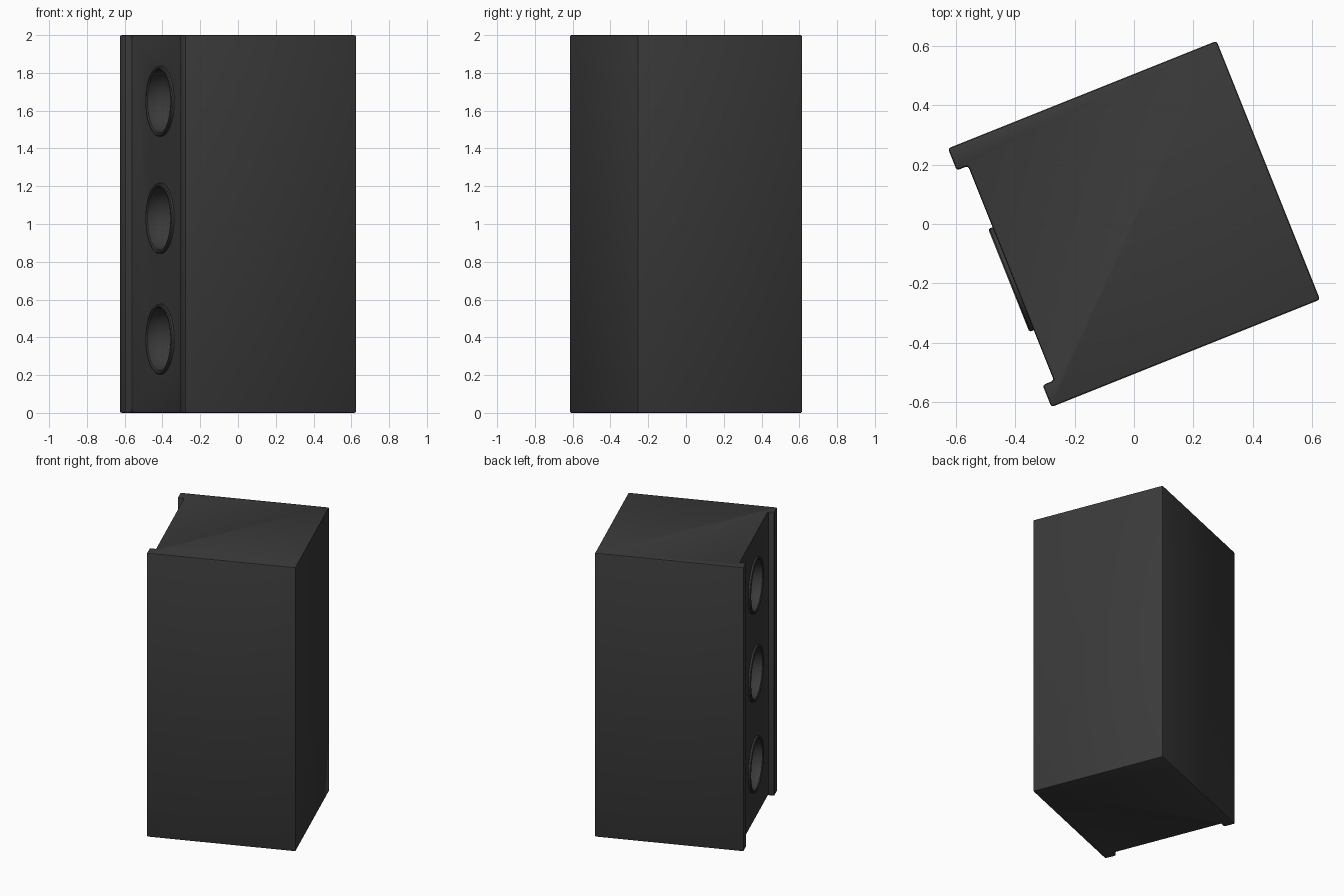
import bpy, bmesh, math
from mathutils import Matrix

cube = bpy.data.objects.get("Cube")
if cube:
    bpy.data.objects.remove(cube, do_unlink=True)

TURN = Matrix.Rotation(math.radians(21.8), 4, 'Z')
BACK, SIDE, BAFFLE, LIP = 0.488, 0.47, -0.447, 0.39
HEIGHT = 2.0
DRIVER_Y, DRIVER_R = -0.02, 0.187


def material(name, value):
    mat = bpy.data.materials.new(name)
    mat.use_nodes = True
    colour = (value, value, value, 1)
    mat.diffuse_color = colour
    bsdf = mat.node_tree.nodes["Principled BSDF"]
    bsdf.inputs["Base Color"].default_value = colour
    bsdf.inputs["Roughness"].default_value = 0.8
    return mat


charcoal = material("charcoal", 0.042)


def make_object(name, bm):
    bmesh.ops.recalc_face_normals(bm, faces=bm.faces)
    mesh = bpy.data.meshes.new(name)
    bm.to_mesh(mesh)
    bm.free()
    mesh.materials.append(charcoal)
    obj = bpy.data.objects.new(name, mesh)
    bpy.context.collection.objects.link(obj)
    obj.matrix_world = TURN
    return obj


def activate(obj):
    bpy.ops.object.select_all(action='DESELECT')
    obj.select_set(True)
    bpy.context.view_layer.objects.active = obj


def lathe(name, profile, z, steps=48):
    """Spin (radius, depth) points about the axis of a driver."""
    bm = bmesh.new()
    verts = [bm.verts.new((BAFFLE + d, DRIVER_Y + r, z)) for r, d in profile]
    edges = [bm.edges.new(pair) for pair in zip(verts, verts[1:])]
    bmesh.ops.spin(bm, geom=verts + edges, cent=(BAFFLE, DRIVER_Y, z),
                   axis=(1, 0, 0), angle=math.tau, steps=steps)
    bmesh.ops.remove_doubles(bm, verts=bm.verts, dist=0.0005)
    return make_object(name, bm)


# Cabinet: plan outline with a lip down each side of the baffle
half = [(BACK, SIDE), (-BACK, SIDE), (-BACK, LIP), (BAFFLE, LIP)]
outline = half + [(x, -y) for x, y in reversed(half)]
bm = bmesh.new()
base = bm.faces.new([bm.verts.new((x, y, 0)) for x, y in outline])
walls = bmesh.ops.extrude_face_region(bm, geom=[base])
top = [v for v in walls["geom"] if isinstance(v, bmesh.types.BMVert)]
bmesh.ops.translate(bm, verts=top, vec=(0, 0, HEIGHT))
cabinet = make_object("cabinet", bm)
activate(cabinet)
bevel = cabinet.modifiers.new("soft_edges", 'BEVEL')
bevel.width = 0.009
bevel.segments = 2
bpy.ops.object.modifier_apply(modifier=bevel.name)

# Drivers: raised rim running into a rounded bowl
rim = [(DRIVER_R, 0.005), (DRIVER_R, -0.011), (DRIVER_R - 0.005, -0.016),
       (DRIVER_R - 0.014, -0.016), (DRIVER_R - 0.02, -0.01)]
bowl_r, bowl_depth = DRIVER_R - 0.02, 0.14
bowl = [(bowl_r * math.cos(t), bowl_depth * math.sin(t))
        for t in (i * math.pi / 20 for i in range(11))]

for label, z in (("lower", 0.39), ("middle", 1.03), ("upper", 1.65)):
    hole = [(0, -0.1), (DRIVER_R - 0.01, -0.1), (DRIVER_R - 0.01, 0.2), (0, 0.2)]
    cutter = lathe("hole_cutter", hole, z)
    cutter.hide_render = True
    activate(cabinet)
    cut = cabinet.modifiers.new("driver_hole", 'BOOLEAN')
    cut.operation = 'DIFFERENCE'
    cut.solver = 'EXACT'
    cut.object = cutter
    bpy.ops.object.modifier_apply(modifier=cut.name)
    bpy.data.objects.remove(cutter, do_unlink=True)

    driver = lathe(label + "_driver", rim + bowl, z)
    # Open shell: make the bowl floor face the front
    floor = min(driver.data.polygons,
                key=lambda p: (p.center.y - DRIVER_Y) ** 2 + (p.center.z - z) ** 2)
    if floor.normal.x > 0:
        driver.data.flip_normals()
    activate(driver)
    bpy.ops.object.shade_smooth_by_angle(angle=math.radians(40))

activate(cabinet)
bpy.ops.object.shade_smooth_by_angle(angle=math.radians(30))
